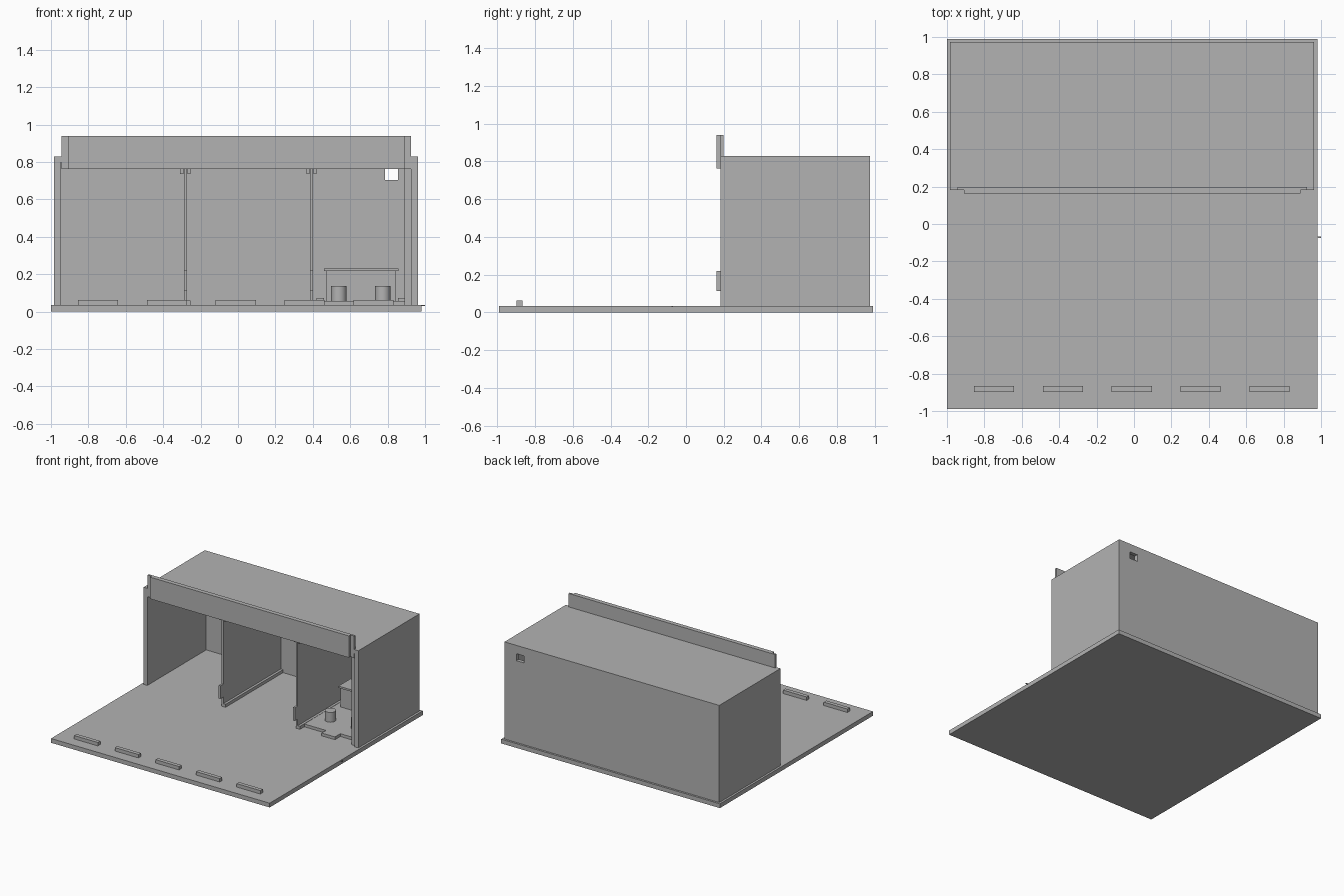
import bpy, bmesh, math

if "Cube" in bpy.data.objects:
    bpy.data.objects.remove(bpy.data.objects["Cube"])

grey = bpy.data.materials.new("plain_grey")
grey.diffuse_color = (0.45, 0.45, 0.45, 1)
grey.use_nodes = True
grey.node_tree.nodes["Principled BSDF"].inputs["Base Color"].default_value = grey.diffuse_color


def finish(name, bm):
    bmesh.ops.recalc_face_normals(bm, faces=bm.faces)
    mesh = bpy.data.meshes.new(name)
    bm.to_mesh(mesh)
    bm.free()
    mesh.materials.append(grey)
    ob = bpy.data.objects.new(name, mesh)
    bpy.context.collection.objects.link(ob)
    return ob


def box(name, x0, x1, y0, y1, z0, z1):
    bm = bmesh.new()
    bmesh.ops.create_cube(bm, size=1)
    for v in bm.verts:
        v.co = ((x0 + x1) / 2 + v.co.x * (x1 - x0),
                (y0 + y1) / 2 + v.co.y * (y1 - y0),
                (z0 + z1) / 2 + v.co.z * (z1 - z0))
    return finish(name, bm)


def prism(name, outline, z0, z1):
    bm = bmesh.new()
    face = bm.faces.new([bm.verts.new((x, y, z0)) for x, y in outline])
    top = bmesh.ops.extrude_face_region(bm, geom=[face])["geom"]
    for v in top:
        if isinstance(v, bmesh.types.BMVert):
            v.co.z = z1
    return finish(name, bm)


def cylinder(name, x, y, r, z0, z1):
    bm = bmesh.new()
    bmesh.ops.create_cone(bm, cap_ends=True, segments=32, radius1=r, radius2=r, depth=z1 - z0)
    bmesh.ops.translate(bm, verts=bm.verts, vec=(x, y, (z0 + z1) / 2))
    ob = finish(name, bm)
    for p in ob.data.polygons:
        p.use_smooth = abs(p.normal.z) < 0.5
    ob.data.set_sharp_from_angle(angle=math.radians(30))
    return ob


def cut(target, cutter):
    cutter.hide_render = True
    cutter.hide_set(True)
    cutter.display_type = 'WIRE'
    mod = target.modifiers.new(cutter.name, 'BOOLEAN')
    mod.operation = 'DIFFERENCE'
    mod.solver = 'EXACT'
    mod.object = cutter


G = 0.035  # ground slab top

# Ground slab with a tiny side tab
box("ground_slab", -1.0, 0.98, -0.99, 0.99, 0, G)
box("slab_tab", 0.975, 1.0, -0.076, -0.068, 0.029, 0.035)

# Parking stops
for i in range(5):
    x = -0.748 + i * 0.368
    box("parking_stop", x - 0.107, x + 0.107, -0.898, -0.866, G, 0.063)

# Open-fronted shell with a small rear vent
shell = box("building_shell", -0.983, 0.962, 0.182, 0.974, G, 0.83)
cut(shell, box("interior_cutter", -0.949, 0.926, 0.1, 0.944, G - 0.02, 0.797))
cut(shell, box("vent_cutter", 0.785, 0.855, 0.9, 1.1, 0.705, 0.762))

# Stepped fascia over the front
prism("fascia", [(-0.91, 0.162), (0.89, 0.162), (0.89, 0.182), (0.925, 0.182),
                 (0.925, 0.198), (-0.945, 0.198), (-0.945, 0.182), (-0.91, 0.182)], 0.762, 0.94)

# Partitions with top rails, floor tracks and front pulls
for x in (-0.281, 0.393):
    box("partition", x - 0.008, x + 0.008, 0.2, 0.945, G, 0.798)
    for s in (-1, 1):
        box("top_rail", x + s * 0.019 - 0.009, x + s * 0.019 + 0.009, 0.2, 0.945, 0.737, 0.765)
    box("floor_track", x + 0.008, x + 0.028, 0.2, 0.945, G, 0.06)
    box("front_pull", x - 0.008, x + 0.008, 0.162, 0.2, 0.113, 0.22)

# Lining of the right wall
box("wall_lining", 0.89, 0.93, 0.2, 0.945, G, 0.798)

# Wall panel in the middle bay
box("wall_panel", -0.25, 0.235, 0.937, 0.945, 0.357, 0.607)

# Low platform in the right bay, with kerbs
prism("platform", [(0.421, 0.256), (0.617, 0.256), (0.617, 0.2), (0.738, 0.2), (0.738, 0.27),
                   (0.89, 0.27), (0.89, 0.945), (0.421, 0.945)], G, 0.058)
box("left_kerb", 0.421, 0.46, 0.85, 0.945, G, 0.074)
box("right_kerb", 0.855, 0.892, 0.85, 0.945, G, 0.074)

# Counter and stools
box("counter_body", 0.47, 0.846, 0.655, 0.79, 0.056, 0.216)
box("counter_top", 0.459, 0.857, 0.643, 0.80, 0.216, 0.231)
for x in (0.539, 0.774):
    cylinder("stool", x, 0.425, 0.041, 0.056, 0.138)
